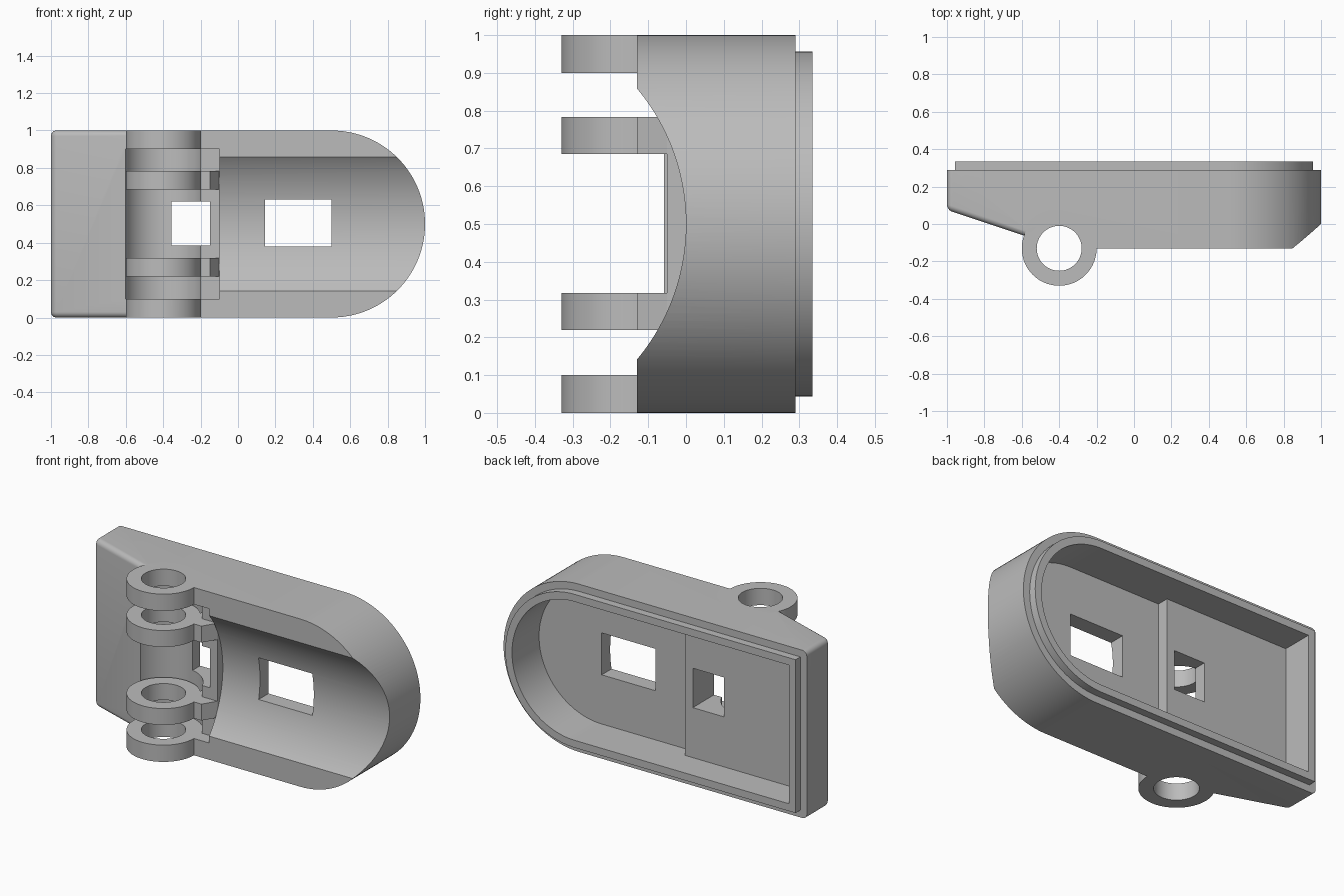
import bpy, bmesh, math
from mathutils import Vector

cube = bpy.data.objects.get("Cube")
if cube:
    bpy.data.objects.remove(cube, do_unlink=True)

grey = bpy.data.materials.new("plain grey")
grey.use_nodes = True
grey.diffuse_color = (0.5, 0.5, 0.5, 1)
grey.node_tree.nodes["Principled BSDF"].inputs["Base Color"].default_value = (0.5, 0.5, 0.5, 1)

PIN = (-0.4, -0.13)          # hinge axis in x, y
RING, BORE, CLEARANCE = 0.2, 0.12, 0.214


def make_object(name, bm):
    bmesh.ops.recalc_face_normals(bm, faces=bm.faces)
    mesh = bpy.data.meshes.new(name)
    bm.to_mesh(mesh)
    bm.free()
    mesh.materials.append(grey)
    ob = bpy.data.objects.new(name, mesh)
    bpy.context.collection.objects.link(ob)
    return ob


def prism_bm(points, offset):
    bm = bmesh.new()
    face = bm.faces.new([bm.verts.new(p) for p in points])
    new = bmesh.ops.extrude_face_region(bm, geom=[face])["geom"]
    verts = [g for g in new if isinstance(g, bmesh.types.BMVert)]
    bmesh.ops.translate(bm, verts=verts, vec=offset)
    bmesh.ops.recalc_face_normals(bm, faces=bm.faces)
    return bm


def circle(cx, cy, r, n=96):
    return [(cx + r * math.cos(math.tau * i / n), cy + r * math.sin(math.tau * i / n))
            for i in range(n)]


def upright(name, profile, z0, z1):
    """Prism of an x, y profile along z."""
    return make_object(name, prism_bm([(x, y, z0) for x, y in profile], (0, 0, z1 - z0)))


def box(name, x0, x1, y0, y1, z0, z1):
    return upright(name, [(x0, y0), (x1, y0), (x1, y1), (x0, y1)], z0, z1)


def shell(left, inset, y0, y1):
    """Outline square on the left and round on the right, extruded along y."""
    r = 0.5 - inset
    pts = [(left, y0, 0.5 + r), (left, y0, 0.5 - r)]
    pts += [(0.5 + r * math.cos(a), y0, 0.5 + r * math.sin(a))
            for a in (math.pi * (i / 64 - 0.5) for i in range(65))]
    return prism_bm(pts, (0, y1 - y0, 0))


def combine(target, other, operation):
    mod = target.modifiers.new("combine", "BOOLEAN")
    mod.operation, mod.solver, mod.object = operation, "EXACT", other
    bpy.context.view_layer.update()
    graph = bpy.context.evaluated_depsgraph_get()
    mesh = bpy.data.meshes.new_from_object(target.evaluated_get(graph))
    target.modifiers.clear()
    target.data = mesh
    bpy.data.objects.remove(other, do_unlink=True)


def cut(target, cutter):
    combine(target, cutter, "DIFFERENCE")


def join(target, other):
    combine(target, other, "UNION")


# Housing block with a sloped, rounded nose
bm = shell(-1, 0, -0.13, 0.29)
normal = Vector((-1, -3, 0)).normalized()
nose = Vector((-1, 0.075, 0))
bmesh.ops.bisect_plane(bm, geom=bm.verts[:] + bm.edges[:] + bm.faces[:],
                       plane_co=nose, plane_no=normal, clear_outer=True)
bmesh.ops.holes_fill(bm, edges=[e for e in bm.edges if e.is_boundary])
bm.normal_update()


def on_nose(v):
    return abs((v.co - nose).dot(normal)) < 1e-4


def rounded(e):
    a, b = e.verts
    if on_nose(a) and on_nose(b):
        return min(a.co.x, b.co.x) < -0.9
    return a.co.x < -0.99 and b.co.x < -0.99 and abs(a.co.z - b.co.z) < 1e-4


bmesh.ops.bevel(bm, geom=[e for e in bm.edges if rounded(e)], offset=0.03,
                segments=6, profile=0.5, affect="EDGES")
housing = make_object("housing", bm)

# Outer knuckles at both ends of the hinge
for z in (0, 0.9):
    join(housing, upright("outer_knuckle", circle(*PIN, RING), z, z + 0.1))

# Rear lip and the two cavity depths
join(housing, make_object("rear_lip", shell(-0.957, 0.043, 0.25, 0.335)))
cut(housing, make_object("deep_cavity", shell(-0.1, 0.087, 0.08, 0.5)))
cut(housing, make_object("shallow_cavity", shell(-0.913, 0.087, 0.15, 0.5)))

# Hinge clearance and pin bore
cut(housing, upright("hinge_clearance", circle(*PIN, CLEARANCE), 0.1, 0.9))
cut(housing, box("hinge_pocket", -0.42, -0.1, -0.4, -0.05, 0.1, 0.9))
cut(housing, upright("pin_bore", circle(*PIN, BORE), -0.1, 1.1))

# Curved trough along the front
trough = [(-0.1, y, z) for y, z in circle(-0.561, 0.5, 0.561, 160)]
cut(housing, make_object("trough", prism_bm(trough, (1.3, 0, 0))))

# Windows
cut(housing, box("trough_window", 0.145, 0.5, -0.3, 0.5, 0.38, 0.63))
cut(housing, box("hinge_window", -0.355, -0.15, -0.3, 0.5, 0.385, 0.62))

# Inner knuckles, each with a chamfered arm into the housing
arm = [(-0.25, -0.13), (-0.15, -0.13), (-0.101, -0.05), (-0.101, -0.03),
       (-0.18, 0.02), (-0.25, 0.04)]
knuckles = []
for side, z in (("lower", 0.22), ("upper", 0.685)):
    knuckle = upright(side + "_inner_knuckle", circle(*PIN, RING), z, z + 0.098)
    join(knuckle, upright("knuckle_arm", arm, z, z + 0.098))
    cut(knuckle, upright("knuckle_bore", circle(*PIN, BORE), z - 0.1, z + 0.2))
    knuckles.append(knuckle)

# Smooth shading with sharp edges
bpy.ops.object.select_all(action="DESELECT")
for ob in [housing] + knuckles:
    ob.select_set(True)
bpy.context.view_layer.objects.active = housing
bpy.ops.object.shade_smooth_by_angle(angle=math.radians(30))
